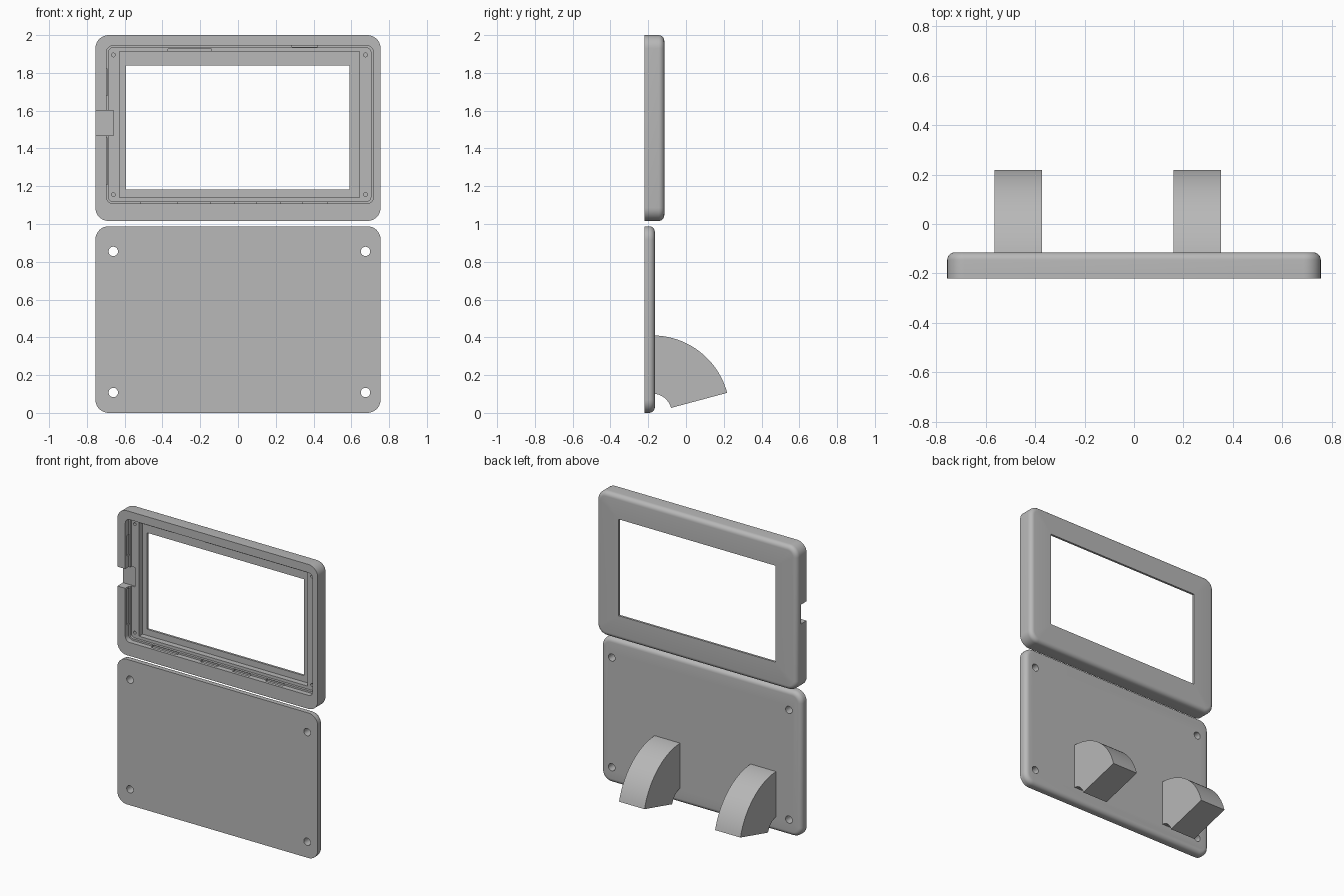
import bpy, bmesh, math
from mathutils import Matrix

cube = bpy.data.objects.get("Cube")
if cube:
    bpy.data.objects.remove(cube, do_unlink=True)

grey = bpy.data.materials.new("plain grey")
grey.use_nodes = True
colour = (0.48, 0.48, 0.48, 1)
grey.diffuse_color = colour
grey.node_tree.nodes["Principled BSDF"].inputs["Base Color"].default_value = colour

FRONT = -0.22


def ring(bm, y, x0, x1, z0, z1, r, seg=8):
    """Rounded rectangle of vertices facing the y axis."""
    verts = []
    corners = ((x1 - r, z1 - r), (x0 + r, z1 - r), (x0 + r, z0 + r), (x1 - r, z0 + r))
    for i, (cx, cz) in enumerate(corners):
        for k in range(seg + 1):
            a = math.pi / 2 * (i + k / seg)
            verts.append(bm.verts.new((cx + r * math.cos(a), y, cz + r * math.sin(a))))
    return verts


def bridge(bm, a, b):
    for i in range(len(a)):
        j = (i + 1) % len(a)
        bm.faces.new((a[i], a[j], b[j], b[i]))


def finish(bm, name):
    bmesh.ops.recalc_face_normals(bm, faces=bm.faces)
    mesh = bpy.data.meshes.new(name)
    bm.to_mesh(mesh)
    bm.free()
    mesh.materials.append(grey)
    obj = bpy.data.objects.new(name, mesh)
    bpy.context.collection.objects.link(obj)
    return obj


def smooth(obj):
    bpy.ops.object.select_all(action="DESELECT")
    obj.select_set(True)
    bpy.context.view_layer.objects.active = obj
    bpy.ops.object.shade_smooth_by_angle(angle=math.radians(30))


def shell_rings(bm, back, z0, z1, edge, corner=0.07):
    """Outer skin: square front edge, rounded back edge."""
    steps = [(FRONT, 0)]
    for k in range(7):
        a = math.pi / 2 * k / 6
        steps.append((back - edge + edge * math.sin(a), edge * (1 - math.cos(a))))
    return [ring(bm, y, -0.755 + e, 0.755 - e, z0 + e, z1 - e, corner - e) for y, e in steps]


def box(bm, x0, x1, y0, y1, z0, z1):
    m = Matrix.Translation(((x0 + x1) / 2, (y0 + y1) / 2, (z0 + z1) / 2))
    bmesh.ops.create_cube(bm, size=1, matrix=m @ Matrix.Diagonal((x1 - x0, y1 - y0, z1 - z0, 1)))


def drill(bm, x, z, r, y0, y1):
    m = Matrix.Translation((x, (y0 + y1) / 2, z)) @ Matrix.Rotation(math.pi / 2, 4, "X")
    bmesh.ops.create_cone(bm, cap_ends=True, segments=24, radius1=r, radius2=r,
                          depth=y1 - y0, matrix=m)


def cut(obj, bm):
    cutter = finish(bm, "cutter")
    cutter.hide_render = True
    mod = obj.modifiers.new("cut", "BOOLEAN")
    mod.operation, mod.solver, mod.object = "DIFFERENCE", "EXACT", cutter
    bpy.ops.object.select_all(action="DESELECT")
    obj.select_set(True)
    bpy.context.view_layer.objects.active = obj
    bpy.ops.object.modifier_apply(modifier=mod.name)
    bpy.data.objects.remove(cutter, do_unlink=True)


# Screen frame: outer skin, window, stepped pocket, closed back to the front edge
BACK, FLOOR, LEDGE, LIP = -0.115, -0.13, -0.168, -0.185
bm = bmesh.new()
window = (-0.593, 0.59, 1.182, 1.839, 0.001)
recess = (-0.627, 0.643, 1.14, 1.913, 0.002)
inner = (-0.685, 0.703, 1.12, 1.932, 0.022)
outer = (-0.696, 0.717, 1.108, 1.944, 0.034)
rings = shell_rings(bm, BACK, 1.016, 2.0, 0.03)
for y, shape in ((BACK, window), (FLOOR, window), (FLOOR, recess), (LEDGE, recess),
                 (LEDGE, inner), (LIP, inner), (LIP, outer), (FRONT, outer)):
    rings.append(ring(bm, y, *shape))
for a, b in zip(rings, rings[1:] + rings[:1]):
    bridge(bm, a, b)
frame = finish(bm, "screen_frame")

# Cable notch, screw holes, ledge relief and clip slots
bm = bmesh.new()
box(bm, -0.8, -0.66, -0.25, -0.16, 1.468, 1.6)
box(bm, -0.37, -0.14, -0.178, -0.14, 1.9, 1.926)
for x in (-0.66, 0.675):
    for z in (1.156, 1.895):
        drill(bm, x, z, 0.01, -0.19, -0.135)
for x0, x1 in ((-0.515, -0.32), (-0.145, -0.02), (0.1, 0.225), (0.345, 0.475)):
    box(bm, x0, x1, -0.2, -0.176, 1.102, 1.116)
for z0, z1 in ((1.21, 1.455), (1.68, 1.82)):
    box(bm, -0.702, -0.69, -0.2, -0.176, z0, z1)
box(bm, 0.285, 0.42, -0.2, -0.176, 1.936, 1.95)
cut(frame, bm)
smooth(frame)

# Back plate with four corner holes
bm = bmesh.new()
rings = shell_rings(bm, -0.165, 0.0, 0.988, 0.03)
for a, b in zip(rings, rings[1:]):
    bridge(bm, a, b)
bm.faces.new(rings[0])
bm.faces.new(rings[-1])
plate = finish(bm, "back_plate")
bm = bmesh.new()
for x in (-0.66, 0.675):
    for z in (0.108, 0.855):
        drill(bm, x, z, 0.025, -0.3, -0.1)
cut(plate, bm)
smooth(plate)


# Curved wedge feet
def foot(name, x0, x1, cy=-0.178, r_in=0.102, r_out=0.41, seg=24):
    bm = bmesh.new()
    angles = [math.radians(15 + 75 * k / seg) for k in range(seg + 1)]
    path = [(r_out, a) for a in angles] + [(r_in, a) for a in reversed(angles)]
    face = bm.faces.new([bm.verts.new((x0, cy + r * math.cos(a), r * math.sin(a)))
                         for r, a in path])
    side = bmesh.ops.extrude_face_region(bm, geom=[face])["geom"]
    bmesh.ops.translate(bm, vec=(x1 - x0, 0, 0),
                        verts=[v for v in side if isinstance(v, bmesh.types.BMVert)])
    smooth(finish(bm, name))


foot("right_foot", -0.563, -0.372)
foot("left_foot", 0.16, 0.352)
